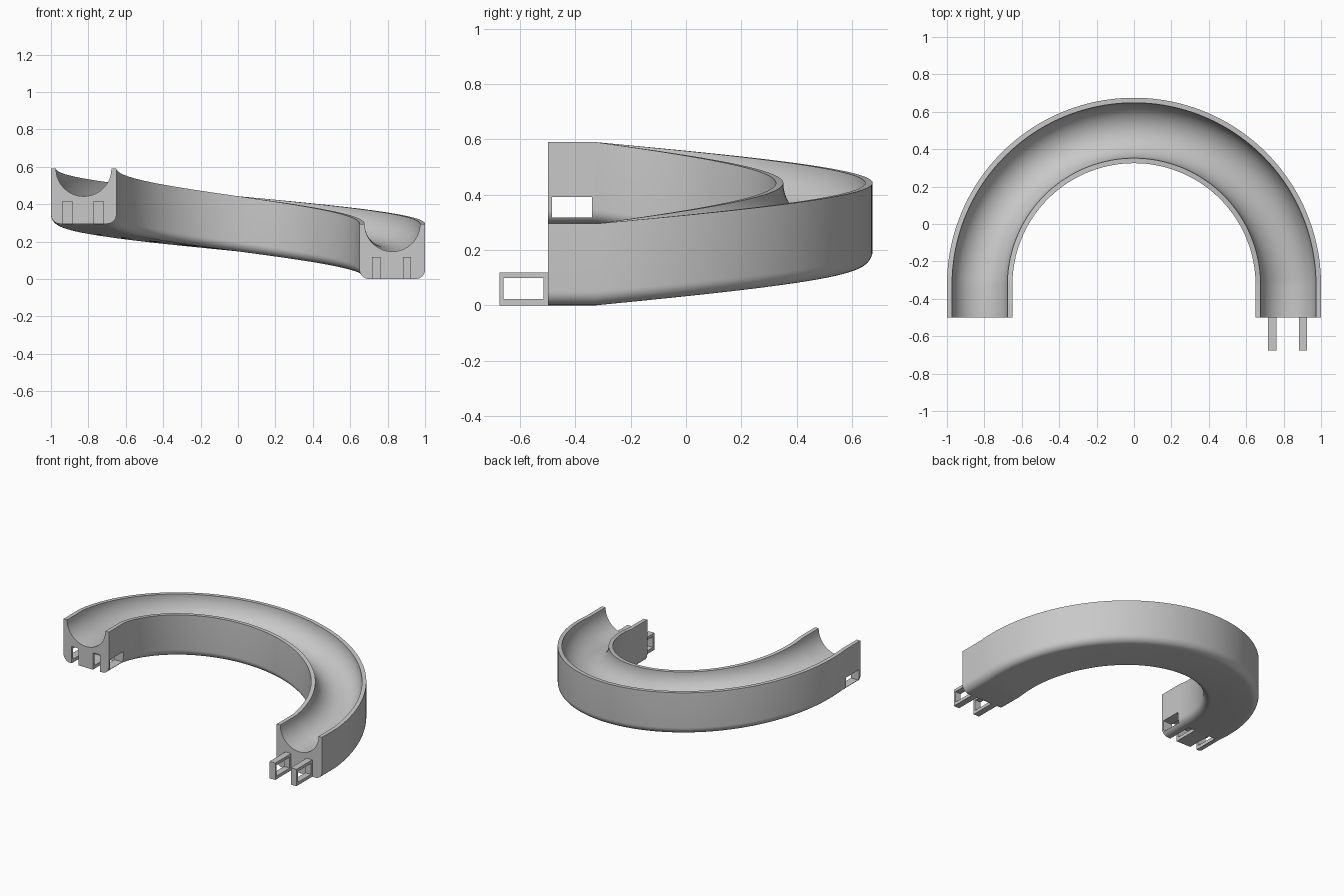
import bpy, bmesh
from math import sin, cos, pi, radians
from mathutils import Vector

cube = bpy.data.objects.get("Cube")
if cube:
    bpy.data.objects.remove(cube, do_unlink=True)

# Main dimensions
R_MID, HALF_W, HEIGHT = 0.825, 0.175, 0.295
GROOVE_R, CORNER_R = 0.148, 0.05
Y_END, Y_ARC = -0.5, -0.325
RISE = 0.295

grey = bpy.data.materials.new("plain grey")
grey.use_nodes = True
colour = (0.58, 0.58, 0.58, 1)
grey.diffuse_color = colour
grey.node_tree.nodes["Principled BSDF"].inputs["Base Color"].default_value = colour


def make_object(name, bm):
    bmesh.ops.recalc_face_normals(bm, faces=bm.faces)
    mesh = bpy.data.meshes.new(name)
    bm.to_mesh(mesh)
    bm.free()
    mesh.materials.append(grey)
    obj = bpy.data.objects.new(name, mesh)
    bpy.context.collection.objects.link(obj)
    return obj


def box(name, x, y, z):
    """Box from (min, max) pairs."""
    bm = bmesh.new()
    bmesh.ops.create_cube(bm, size=1)
    for v in bm.verts:
        v.co = Vector(a + (b - a) * (c + 0.5) for (a, b), c in zip((x, y, z), v.co))
    return make_object(name, bm)


def activate(obj):
    bpy.ops.object.select_all(action="DESELECT")
    obj.select_set(True)
    bpy.context.view_layer.objects.active = obj


def cut(obj, *cutter_box):
    """Subtract a box and discard the cutter."""
    cutter = box("cutter", *cutter_box)
    cutter.hide_render = True
    mod = obj.modifiers.new("cut", "BOOLEAN")
    mod.operation, mod.solver, mod.object = "DIFFERENCE", "EXACT", cutter
    activate(obj)
    bpy.ops.object.modifier_apply(modifier=mod.name)
    bpy.data.objects.remove(cutter, do_unlink=True)


# Cross-section: rounded bottom corners, then the half-round channel
def arc(cx, cz, r, start, end, steps):
    angles = [start + (end - start) * i / steps for i in range(steps + 1)]
    return [(cx + r * cos(a), cz + r * sin(a)) for a in angles]


inset = HALF_W - CORNER_R
section = arc(-inset, CORNER_R, CORNER_R, pi, 1.5 * pi, 8)
section += arc(inset, CORNER_R, CORNER_R, 1.5 * pi, 2 * pi, 8)
section += [(HALF_W, HEIGHT)]
section += arc(0, HEIGHT, GROOVE_R, 0, -pi, 40)
section += [(-HALF_W, HEIGHT)]

# Path: straight end, climbing half turn, straight end
STEPS = 96
stations = [(0, Y_END, 0)]
stations += [(pi * i / STEPS, Y_ARC, RISE * i / STEPS) for i in range(STEPS + 1)]
stations += [(pi, Y_END, RISE)]

bm = bmesh.new()
rings = []
for a, y, z in stations:
    rings.append([bm.verts.new(((R_MID + u) * cos(a), y + (R_MID + u) * sin(a), z + w))
                  for u, w in section])
for r0, r1 in zip(rings, rings[1:]):
    for i in range(len(section)):
        j = (i + 1) % len(section)
        bm.faces.new((r0[i], r0[j], r1[j], r1[i]))
bm.faces.new(rings[0])
bm.faces.new(rings[-1])
track = make_object("curved_track", bm)

# Sockets under the raised end, with a cross hole through both
for x in (-0.9115, -0.7465):
    cut(track, (x - 0.0265, x + 0.0265), (-0.6, -0.32), (0.2, 0.413))
cut(track, (-1.1, -0.55), (-0.485, -0.34), (0.318, 0.392))

# Connector loops on the low end
parts = [track]
for side, x in (("inner", 0.739), ("outer", 0.903)):
    loop = box(side + "_connector", (x - 0.022, x + 0.022), (-0.675, -0.495), (0, 0.118))
    cut(loop, (x - 0.1, x + 0.1), (-0.66, -0.515), (0.022, 0.098))
    parts.append(loop)

for obj in parts:
    activate(obj)
    bpy.ops.object.shade_smooth_by_angle(angle=radians(30))
